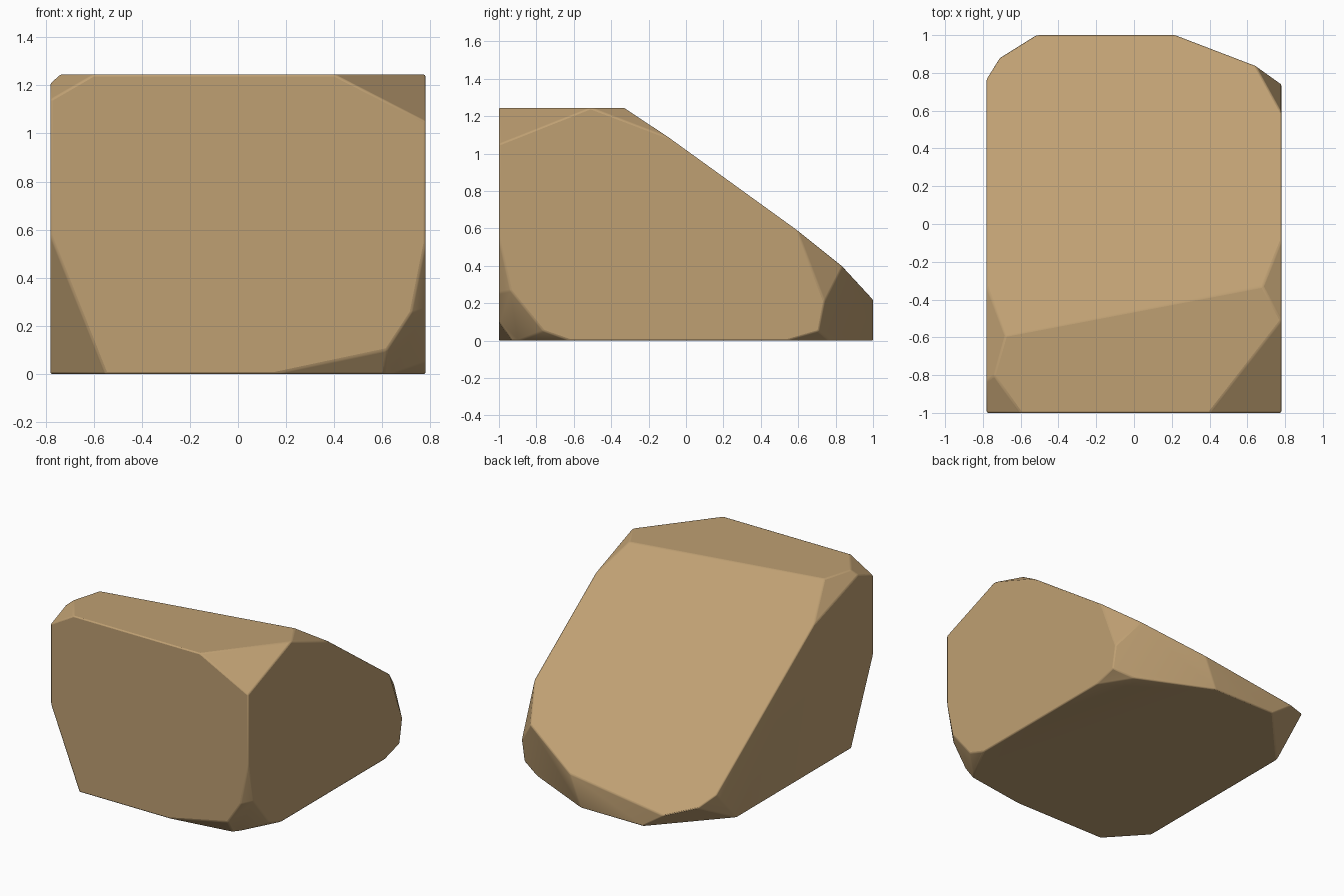
import bpy, bmesh, math
from mathutils import Vector

if "Cube" in bpy.data.objects:
    bpy.data.objects.remove(bpy.data.objects["Cube"])

LO, HI = Vector((-0.78, -1, 0)), Vector((0.78, 1, 1.245))

# Each cut: box corner it starts from (signs), distances along x, y, z where the plane meets the box edges
CUTS = [
    ("+++", -6.86, 1.311, 0.947),   # big sloping back
    ("---", 0.23, 0.25, 0.58),      # front left foot
    ("+-+", 0.38, 0.49, 0.195),     # front right top
    ("--+", 0.18, 0.257, 0.105),    # front left top
    ("-++", 0.556, 1.94, 0.642),    # left shoulder
    ("+++", 0.882, 1.5, 0.585),     # right shoulder
    ("++-", 0.649, 0.299, 1.6),     # back right side
    ("+++", 0.533, 0.662, 1.70),    # back right chip
    ("++-", 0.286, 0.46, 0.135),    # back right foot
    ("-+-", 0.42, 0.46, 0.306),     # back left foot
    ("-+-", 0.179, 0.46, 0.491),    # back left chip
    ("+--", 0.11, 0.122, 0.55),     # front right chips, top to bottom
    ("+--", 0.227, 0.279, 0.345),
    ("+--", 0.63, 0.094, 0.134),
    ("+--", 0.196, 0.38, 0.136),
]


def cut(bm, signs, *dist):
    corner = Vector([HI[i] if s == "+" else LO[i] for i, s in enumerate(signs)])
    out = Vector([(1 if s == "+" else -1) / d for s, d in zip(signs, dist)])
    point = corner - out / out.length_squared
    res = bmesh.ops.bisect_plane(bm, geom=bm.verts[:] + bm.edges[:] + bm.faces[:], dist=1e-5,
                                 plane_co=point, plane_no=out.normalized(), clear_outer=True)
    edges = [g for g in res["geom_cut"] if isinstance(g, bmesh.types.BMEdge)]
    bmesh.ops.holes_fill(bm, edges=edges, sides=0)


# Boulder: a block chipped by flat cuts
bm = bmesh.new()
bmesh.ops.create_cube(bm, size=1)
for v in bm.verts:
    v.co = (LO + HI) / 2 + Vector([c * s for c, s in zip(v.co, HI - LO)])
for c in CUTS:
    cut(bm, *c)
bmesh.ops.remove_doubles(bm, verts=bm.verts[:], dist=0.012)
bmesh.ops.recalc_face_normals(bm, faces=bm.faces[:])
mesh = bpy.data.meshes.new("boulder")
bm.to_mesh(mesh)
bm.free()
boulder = bpy.data.objects.new("boulder", mesh)
bpy.context.collection.objects.link(boulder)

# Slightly worn edges
bevel = boulder.modifiers.new("worn_edges", "BEVEL")
bevel.width = 0.008
bevel.segments = 2
bevel.limit_method = "ANGLE"
bevel.angle_limit = math.radians(10)

bpy.context.view_layer.objects.active = boulder
boulder.select_set(True)
bpy.ops.object.shade_smooth_by_angle(angle=math.radians(30))

mat = bpy.data.materials.new("sandstone")
mat.diffuse_color = (0.52, 0.35, 0.17, 1)
mat.use_nodes = True
mat.node_tree.nodes["Principled BSDF"].inputs["Base Color"].default_value = mat.diffuse_color
mesh.materials.append(mat)
